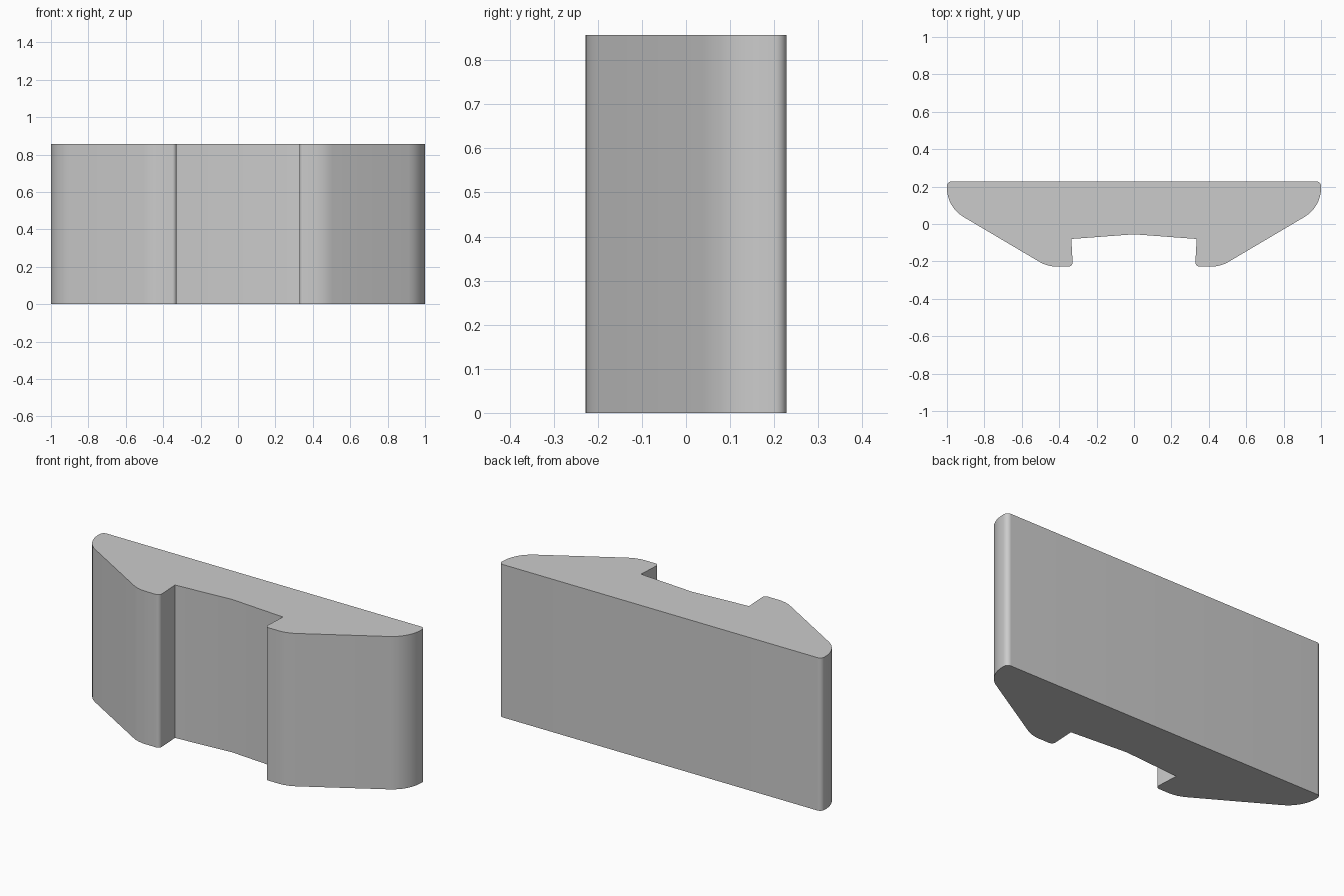
import bpy, bmesh, math
from mathutils import Vector

cube = bpy.data.objects.get("Cube")
if cube:
    bpy.data.objects.remove(cube, do_unlink=True)

HEIGHT = 0.857

# Half outline in plan: x, y, corner radius
half = [
    (0.335, -0.08, 0),       # notch inner corner
    (0.327, -0.228, 0.022),  # foot inner corner
    (0.462, -0.228, 0.18),   # foot to slope
    (1.0, 0.09, 0.18),       # slope to side
    (1.0, 0.228, 0.026),     # back corner
]
mirrored = [(-x, y, r) for x, y, r in reversed(half)]
outline = [(0, -0.055, 0)] + half + mirrored


def rounded(corners):
    """Replace each corner that has a radius with a tangent arc."""
    points = []
    for i, (x, y, r) in enumerate(corners):
        p = Vector((x, y))
        if r == 0:
            points.append(p)
            continue
        a = (Vector(corners[i - 1][:2]) - p).normalized()
        b = (Vector(corners[(i + 1) % len(corners)][:2]) - p).normalized()
        half_angle = a.angle(b) / 2
        centre = p + (a + b).normalized() * r / math.sin(half_angle)
        reach = r / math.tan(half_angle)
        start, end = p + a * reach - centre, p + b * reach - centre
        sweep = start.angle(end)
        steps = max(4, round(sweep / math.radians(7)))
        for k in range(steps + 1):
            t = k / steps
            points.append(centre + (start * math.sin((1 - t) * sweep)
                                    + end * math.sin(t * sweep)) / math.sin(sweep))
    return points


# Extruded block
bm = bmesh.new()
base = bm.faces.new([bm.verts.new((p.x, p.y, 0)) for p in rounded(outline)])
top = bmesh.ops.extrude_face_region(bm, geom=[base], use_keep_orig=True)
bmesh.ops.translate(bm, vec=(0, 0, HEIGHT),
                    verts=[g for g in top["geom"] if isinstance(g, bmesh.types.BMVert)])
bmesh.ops.recalc_face_normals(bm, faces=bm.faces)
mesh = bpy.data.meshes.new("notched_block")
bm.to_mesh(mesh)
bm.free()
block = bpy.data.objects.new("notched_block", mesh)
bpy.context.collection.objects.link(block)

# Plain grey finish
grey = bpy.data.materials.new("plain_grey")
grey.use_nodes = True
colour = (0.6, 0.6, 0.6, 1)
grey.diffuse_color = colour
grey.node_tree.nodes["Principled BSDF"].inputs["Base Color"].default_value = colour
mesh.materials.append(grey)

# Smooth walls, sharp edges
bpy.ops.object.select_all(action="DESELECT")
block.select_set(True)
bpy.context.view_layer.objects.active = block
bpy.ops.object.shade_smooth_by_angle(angle=math.radians(30))
